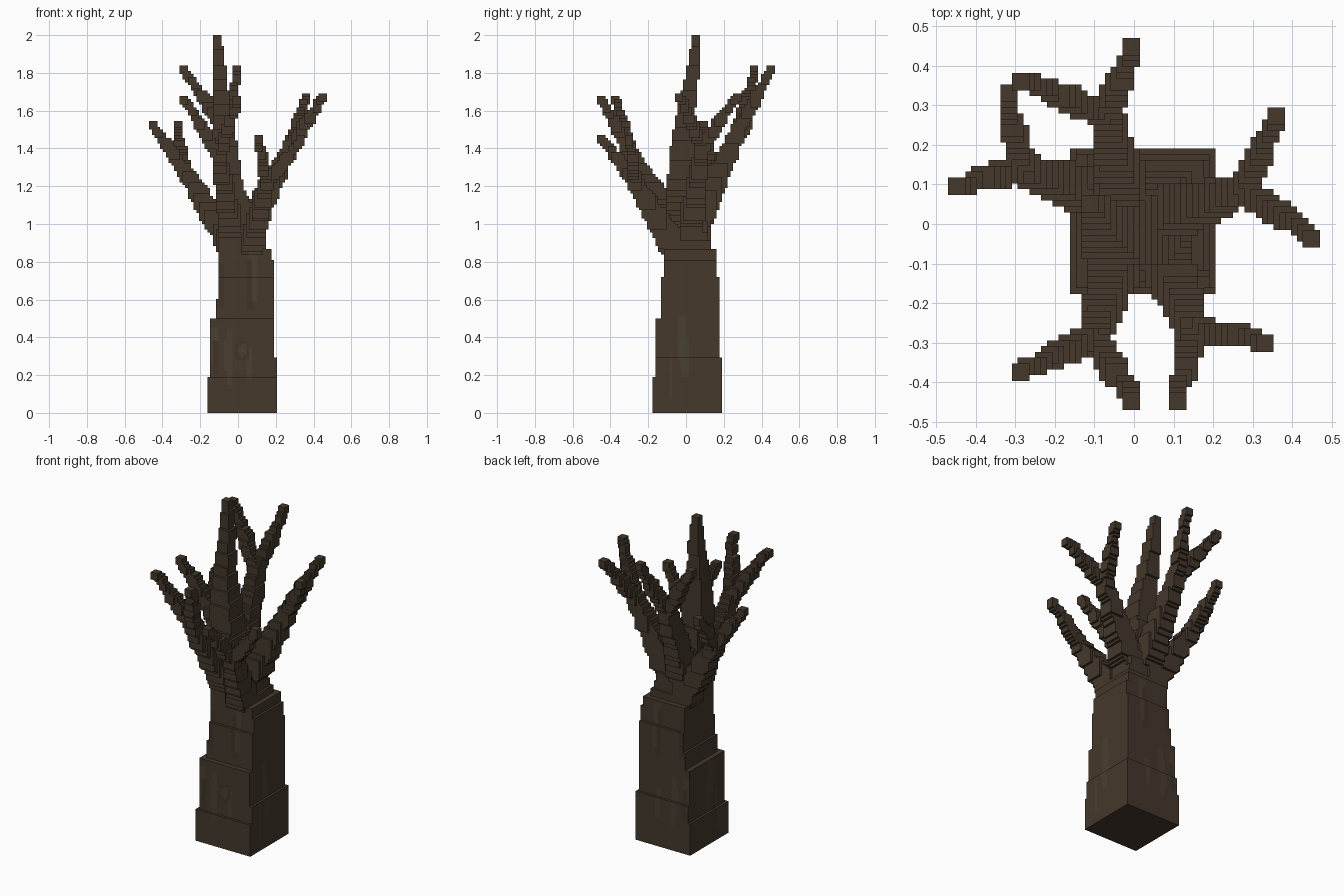
import bpy, bmesh, math, random
from mathutils import Vector

if "Cube" in bpy.data.objects:
    bpy.data.objects.remove(bpy.data.objects["Cube"])

random.seed(4)
U = 2 / 136          # edge of one voxel
cells = set()


def fill(x0, x1, y0, y1, z0, z1):
    """Fill a block of voxels given in whole voxel units."""
    for x in range(x0, x1):
        for y in range(y0, y1):
            for z in range(z0, z1):
                cells.add((x, y, z))


# Trunk base: stepped blocks (start z, x range, y range)
steps = [(0.00, -.165, .205, -.18, .19), (.19, -.15, .205, -.165, .19),
         (.30, -.15, .19, -.165, .175), (.39, -.15, .19, -.165, .175),
         (.50, -.12, .19, -.135, .175), (.61, -.105, .19, -.135, .175),
         (.72, -.105, .19, -.12, .165), (.81, -.105, .175, -.12, .16)]
for i, (z, *r) in enumerate(steps):
    top = steps[i + 1][0] if i + 1 < len(steps) else .87
    fill(*[round(v / U) for v in r], round(z / U), round(top / U))

# Upper trunk and leader: tapered, leaning square section
taper = [(.87, -.105, .15, -.12, .13), (1.0, -.105, .115, -.11, .115),
         (1.2, -.12, .025, -.10, .06), (1.4, -.13, .0, -.085, .045),
         (1.6, -.13, -.04, -.045, .05), (1.8, -.13, -.06, .0, .07),
         (2.0, -.132, -.088, .035, .08)]
for a, b in zip(taper, taper[1:]):
    k0, k1 = round(a[0] / U), round(b[0] / U)
    for k in range(k0, k1):
        t = (k - k0 + .5) / (k1 - k0)
        r = [round((p + (q - p) * t) / U) for p, q in zip(a[1:], b[1:])]
        fill(*r, k, k + 1)


def limb(a, b, w0, w1):
    """Sweep a shrinking voxel cube from a to b."""
    a, b = Vector(a), Vector(b)
    n = math.ceil((b - a).length / (U * 1.6))
    for i in range(n + 1):
        t = i / n
        w = max(3, round((w0 + (w1 - w0) * t) / U))
        lo = [round(c / U - w / 2) for c in a.lerp(b, t)]
        fill(lo[0], lo[0] + w, lo[1], lo[1] + w, lo[2], lo[2] + w)


# Forked branches: base, fork, two tips
branches = [
    ((-.03, .08, 1.05), (-.07, .275, 1.49), (-.28, .365, 1.81), (.0, .448, 1.81)),
    ((-.04, .06, .89), (-.28, .14, 1.28), (-.45, .095, 1.515), (-.323, .325, 1.515)),
    ((-.04, -.07, .99), (-.10, -.285, 1.36), (-.28, -.37, 1.655), (.0, -.448, 1.655)),
    ((.075, -.07, .89), (.15, -.265, 1.21), (.107, -.448, 1.455), (.338, -.3, 1.455)),
    ((.08, .03, 1.02), (.275, .085, 1.40), (.36, .265, 1.67), (.448, -.03, 1.67))]
for base, fork, *tips in branches:
    limb(base, fork, .12, .07)
    for tip in tips:
        limb(fork, tip, .062, .045)


# Bark tones
def material(name, rgb):
    m = bpy.data.materials.new(name)
    m.diffuse_color = (*rgb, 1)
    m.use_nodes = True
    m.node_tree.nodes["Principled BSDF"].inputs["Base Color"].default_value = m.diffuse_color
    return m


tones = [material("bark", (.058, .040, .025)),
         material("bark_dark", (.050, .034, .021)),
         material("bark_light", (.070, .050, .032))]

# Vertical streaks on the trunk: axis, voxel column range, z range, tone
streaks = []
for _ in range(14):
    c, z = random.randint(-10, 12), random.randint(0, 45)
    streaks.append((random.choice((0, 1)), c, c + random.randint(1, 3),
                    z, z + random.randint(10, 20), random.choice((1, 2))))


def tone(x, y, z, axis, sign):
    if axis == 1 and sign < 0:          # knot on the front
        d = math.hypot((x * U - .018) / .036, (z * U - .325) / .05)
        if d < .65:
            return 2
        if d < 1.1:
            return 1
    if axis < 2 and z < 60:
        c = y if axis == 0 else x
        for a, c0, c1, z0, z1, m in streaks:
            if a == axis and c0 <= c < c1 and z0 <= z < z1:
                return m
    return 0


# Outer skin: one quad per exposed voxel side, then merged into flat faces
bm = bmesh.new()
verts = {}


def vert(p):
    if p not in verts:
        verts[p] = bm.verts.new([c * U for c in p])
    return verts[p]


for c in sorted(cells):
    for axis in range(3):
        for sign in (-1, 1):
            nb = list(c)
            nb[axis] += sign
            if tuple(nb) in cells:
                continue
            u, v = (axis + 1) % 3, (axis + 2) % 3
            quad = []
            for du, dv in ((0, 0), (1, 0), (1, 1), (0, 1)):
                p = list(c)
                p[axis] += sign > 0
                p[u] += du
                p[v] += dv
                quad.append(vert(tuple(p)))
            f = bm.faces.new(quad if sign > 0 else quad[::-1])
            f.material_index = tone(*c, axis, sign)
bmesh.ops.dissolve_limit(bm, angle_limit=.01, verts=bm.verts[:],
                         edges=bm.edges[:], delimit={'MATERIAL'})
mesh = bpy.data.meshes.new("bare_tree")
bm.to_mesh(mesh)
bm.free()
for m in tones:
    mesh.materials.append(m)
tree = bpy.data.objects.new("bare_tree", mesh)
bpy.context.collection.objects.link(tree)
